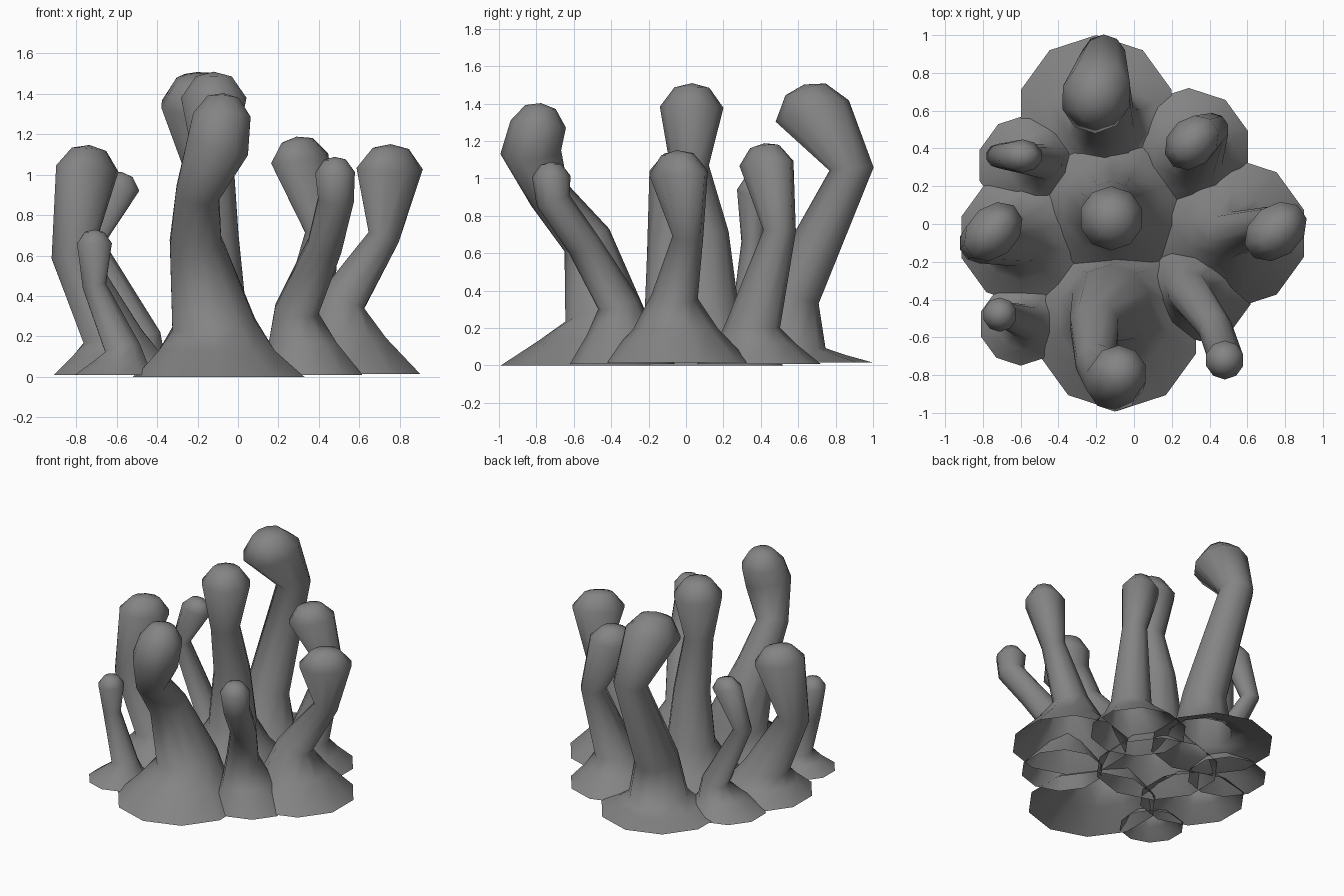
import bpy, math
from mathutils import Vector

if "Cube" in bpy.data.objects:
    bpy.data.objects.remove(bpy.data.objects["Cube"])

SIDES = 10
UP = Vector((0, 0, 1))

grey = bpy.data.materials.new("dark_grey")
grey.diffuse_color = (0.23, 0.23, 0.23, 1)
grey.use_nodes = True
grey.node_tree.nodes["Principled BSDF"].inputs["Base Color"].default_value = grey.diffuse_color


def stalk(name, base, path, rim_z=0.008, head=(0, 1)):
    """Loft a flared, open-bottomed stalk. base = x, y, radius; path = x, y, z, radius;
    head = direction in degrees and amount by which the head is flattened."""
    bx, by, br = base
    foot = Vector((bx, by, rim_z))
    pts = [Vector(p[:3]) for p in path]
    rad = [p[3] * 1.03 for p in path]

    # flared foot: wide rim, then a concave middle ring
    rings = [(foot, UP, br),
             (foot.lerp(pts[0], 0.5), UP, rad[0] + 0.38 * (br - rad[0]))]

    # shaft rings tilt with the path, the head turns back towards vertical
    full = [foot] + pts
    for i, (p, r) in enumerate(zip(pts, rad)):
        inc = (p - full[i]).normalized() if i else UP
        out = (pts[i + 1] - p).normalized() if i + 1 < len(pts) else UP
        rings.append((p, (inc + out).normalized(), r))

    # blunt faceted tip
    p, t, r = rings[-1]
    rings.append((p + t * r * 0.62, t, r * 0.55))

    # head ring and tip are wider along one direction
    a = math.radians(head[0])
    along, across = Vector((math.cos(a), math.sin(a), 0)), Vector((-math.sin(a), math.cos(a), 0))
    verts, faces = [], []
    for j, (c, t, r) in enumerate(rings):
        q = UP.rotation_difference(t)
        for k in range(SIDES):
            a = math.tau * (k + 0.5) / SIDES
            o = q @ Vector((r * math.cos(a), r * math.sin(a), 0))
            if j >= len(rings) - 2:
                o += along * o.dot(along) * (head[1] - 1) + across * o.dot(across) * (1 / head[1] - 1)
            verts.append(c + o)
    for j in range(len(rings) - 1):
        for k in range(SIDES):
            a, b = j * SIDES + k, j * SIDES + (k + 1) % SIDES
            faces.append((a, b, b + SIDES, a + SIDES))
    n = len(verts)
    verts.append(p + rings[-2][1] * rad[-1] * 0.76)
    for k in range(SIDES):
        faces.append((n - SIDES + k, n - SIDES + (k + 1) % SIDES, n))

    me = bpy.data.meshes.new(name)
    me.from_pydata([tuple(v) for v in verts], [], faces)
    me.polygons.foreach_set("use_smooth", [True] * len(faces))
    me.materials.append(grey)
    ob = bpy.data.objects.new(name, me)
    bpy.context.collection.objects.link(ob)


# tall stalks along the middle
stalk("back_stalk", (-.20, .58, .42),
      [(-.15, .54, .10, .20), (-.15, .56, .37, .15),
       (-.16, .885, 1.05, .115), (-.20, .675, 1.36, .19)], 0.015, (70, 1.06))
stalk("centre_stalk", (-.12, .10, .42),
      [(-.12, .11, .32, .165), (-.12, .10, .70, .125),
       (-.12, .02, 1.06, .10), (-.12, .03, 1.38, .165)], 0.0)
stalk("front_stalk", (-.09, -.55, .44),
      [(-.12, -.43, .26, .21), (-.21, -.53, .67, .13), (-.20, -.73, .91, .11),
       (-.10, -.83, 1.14, .158), (-.08, -.79, 1.29, .145)], 0.0)

# side stalks
stalk("right_stalk", (.52, -.05, .40),
      [(.51, -.06, .37, .12), (.72, .01, .69, .08), (.75, -.04, 1.03, .155)], 0.015, (40, 1.15))
stalk("left_stalk", (-.57, -.07, .36),
      [(-.62, -.07, .20, .15), (-.82, -.10, .60, .105), (-.745, -.04, 1.03, .15)],
      head=(45, 1.15))

# corner stalks
stalk("back_right_stalk", (.29, .39, .33),
      [(.33, .36, .22, .14), (.415, .50, .72, .085), (.305, .43, 1.08, .14)],
      head=(45, 1.12))
stalk("front_right_stalk", (.35, -.34, .28),
      [(.29, -.36, .33, .11), (.43, -.55, .65, .088),
       (.485, -.71, .88, .09), (.48, -.72, 1.01, .10)])
stalk("back_left_stalk", (-.56, .31, .27),
      [(-.47, .33, .20, .09), (-.72, .36, .66, .062), (-.59, .36, .94, .095)],
      head=(0, 1.12))
stalk("front_left_stalk", (-.60, -.53, .22),
      [(-.57, -.52, .14, .09), (-.71, -.47, .45, .06), (-.71, -.48, .66, .088)])
